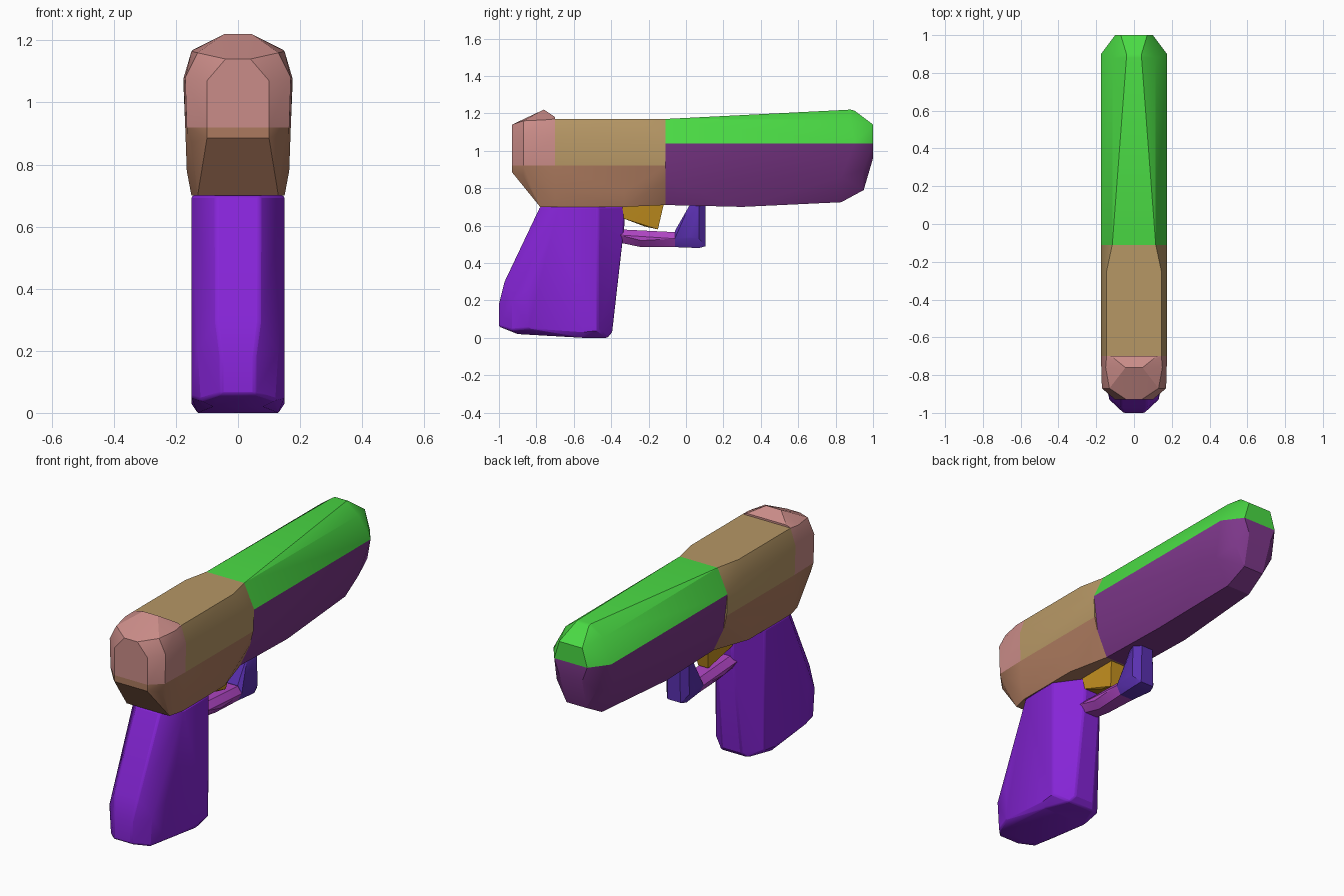
import bpy
import bmesh
import math

# Remove the default cube
default_cube = bpy.data.objects.get("Cube")
if default_cube:
    bpy.data.objects.remove(default_cube, do_unlink=True)


def to_linear(channel):
    """Convert one display channel (0-255) to a linear value."""
    value = channel / 255
    if value <= 0.04045:
        return value / 12.92
    return ((value + 0.055) / 1.055) ** 2.4


def make_material(name, red, green, blue):
    """Create a flat coloured material."""
    colour = (to_linear(red), to_linear(green), to_linear(blue), 1)
    material = bpy.data.materials.new(name)
    material.use_nodes = True
    material.diffuse_color = colour
    shader = material.node_tree.nodes["Principled BSDF"]
    shader.inputs["Base Color"].default_value = colour
    shader.inputs["Roughness"].default_value = 0.7
    return material


def faceted_block(name, material, sections, round_edges=0.0):
    """Wrap a convex skin round mirrored (y, [(half width, z), ...]) sections."""
    mesh = bpy.data.meshes.new(name)
    bm = bmesh.new()
    for y, outline in sections:
        for half_width, z in outline:
            sides = (-1, 1) if half_width else (1,)
            for side in sides:
                bm.verts.new((side * half_width, y, z))
    hull = bmesh.ops.convex_hull(bm, input=bm.verts)
    unused = {v for v in hull["geom_interior"] + hull["geom_unused"]
              if isinstance(v, bmesh.types.BMVert)}
    bmesh.ops.delete(bm, geom=list(unused), context="VERTS")
    bmesh.ops.dissolve_limit(bm, angle_limit=math.radians(1),
                             verts=bm.verts, edges=bm.edges)
    bmesh.ops.recalc_face_normals(bm, faces=bm.faces)
    bm.to_mesh(mesh)
    bm.free()
    mesh.materials.append(material)
    part = bpy.data.objects.new(name, mesh)
    bpy.context.collection.objects.link(part)
    if round_edges:
        bevel = part.modifiers.new("soft edges", "BEVEL")
        bevel.width = round_edges
        bevel.segments = 2
        bevel.angle_limit = math.radians(35)
    bpy.ops.object.select_all(action="DESELECT")
    part.select_set(True)
    bpy.context.view_layer.objects.active = part
    bpy.ops.object.shade_smooth_by_angle(angle=math.radians(25))
    return part


# Colours
green = make_material("bright green", 74, 218, 68)
plum = make_material("plum", 125, 55, 138)
tan = make_material("tan", 182, 151, 101)
brown = make_material("copper brown", 172, 122, 94)
pink = make_material("dusty pink", 202, 140, 136)
violet = make_material("violet", 133, 36, 214)
amber = make_material("amber", 198, 146, 32)
magenta = make_material("magenta", 176, 70, 196)
blue = make_material("indigo", 90, 48, 176)

# Upper front body, rising slightly towards the nose
seam = 1.04
faceted_block("upper_barrel", green, [
    (-.11, [(.115, 1.17), (.175, seam)]),
    (.88, [(.04, 1.22), (.115, 1.165), (.175, seam)]),
    (.9, [(.04, 1.215), (.175, seam)]),
    (1, [(.07, 1.14), (.1, seam)]),
])

# Lower front body
faceted_block("lower_barrel", plum, [
    (-.11, [(.175, seam), (.15, .84), (.09, .71)]),
    (.3, [(.09, .7)]),
    (.83, [(.15, .86), (.07, .725)]),
    (.9, [(.175, seam)]),
    (.95, [(.06, .79), (.12, .9)]),
    (1, [(.1, seam), (.07, .96)]),
])

# Rear body: upper shell, lower frame and end cap
split = .92
faceted_block("rear_shell", tan, [
    (-.7, [(.145, 1.17), (.175, 1.08), (.17, split)]),
    (-.25, [(.145, 1.17), (.175, 1.08)]),
    (-.11, [(.115, 1.17), (.175, seam), (.17, split)]),
])
faceted_block("lower_frame", brown, [
    (-.93, [(.1, split), (.1, .885)]),
    (-.87, [(.165, split), (.15, .87)]),
    (-.78, [(.13, .7)]),
    (-.7, [(.17, split), (.165, .78), (.15, .7)]),
    (-.33, [(.165, .78), (.15, .7)]),
    (-.11, [(.17, split), (.15, .84), (.09, .71)]),
])
faceted_block("rear_cap", pink, [
    (-.7, [(.12, 1.18), (.145, 1.17), (.175, 1.08), (.17, split)]),
    (-.76, [(.045, 1.22), (.15, 1.165)]),
    (-.87, [(.13, 1.16), (.17, 1.08), (.165, split)]),
    (-.93, [(.04, 1.14), (.1, 1.07), (.1, split)]),
])

# Slanted handle with a rounded back and chamfered front
faceted_block("handle", violet, [
    (-1, [(.055, .18), (.055, .06)]),
    (-.97, [(.07, .3)]),
    (-.93, [(.13, .2), (.12, .04)]),
    (-.9, [(.08, .02)]),
    (-.84, [(.15, .26), (.15, .05)]),
    (-.78, [(.07, .7)]),
    (-.68, [(.15, .7)]),
    (-.55, [(.13, 0), (.15, .03)]),
    (-.47, [(.15, .7), (.15, .04)]),
    (-.42, [(.08, 0)]),
    (-.395, [(.06, .03)]),
    (-.33, [(.05, .6), (.05, .7)]),
], round_edges=.008)

# Trigger and its guard
faceted_block("trigger", amber, [
    (-.34, [(.06, .71), (.05, .64)]),
    (-.22, [(.03, .595)]),
    (-.15, [(.03, .58)]),
    (-.12, [(.05, .71)]),
])
faceted_block("guard_bar", magenta, [
    (-.36, [(.035, .58), (.065, .55), (.04, .51)]),
    (-.24, [(.03, .485), (.065, .52)]),
    (-.06, [(.04, .565), (.065, .53), (.04, .485)]),
])
faceted_block("guard_post", blue, [
    (-.06, [(.04, .57), (.065, .53), (.04, .485)]),
    (.02, [(.045, .71), (.07, .54)]),
    (.07, [(.065, .71), (.07, .53), (.05, .48)]),
    (.105, [(.035, .71), (.04, .49)]),
])
